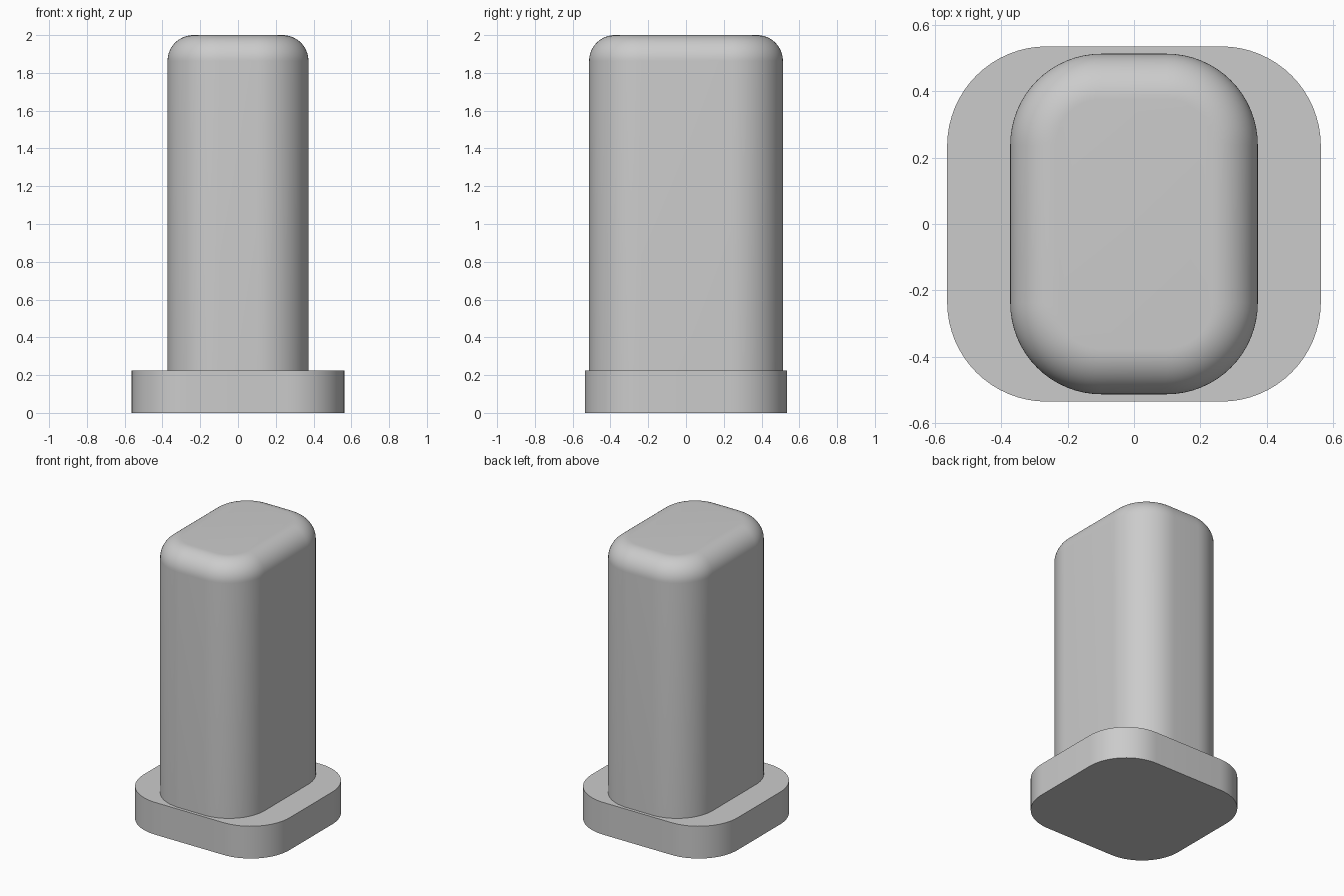
import bpy, bmesh
from math import sin, cos, pi

cube = bpy.data.objects.get("Cube")
if cube:
    bpy.data.objects.remove(cube, do_unlink=True)

COLOUR = (0.6, 0.6, 0.6, 1)
grey = bpy.data.materials.new("plain_grey")
grey.use_nodes = True
grey.diffuse_color = COLOUR
grey.node_tree.nodes["Principled BSDF"].inputs["Base Color"].default_value = COLOUR

SEGMENTS = 16


def rounded_outline(half_x, half_y, radius):
    """Anticlockwise outline of a rectangle with rounded corners."""
    points = []
    for quarter, (sx, sy) in enumerate([(1, 1), (-1, 1), (-1, -1), (1, -1)]):
        for i in range(SEGMENTS + 1):
            a = (quarter + i / SEGMENTS) * pi / 2
            points.append((sx * (half_x - radius) + radius * cos(a),
                           sy * (half_y - radius) + radius * sin(a)))
    return points


def rounded_block(name, half_x, half_y, radius, bottom, top, fillet=0):
    """Rounded block with an optional fillet around its top edge."""
    levels = [(0, bottom), (0, top - fillet)]
    if fillet:
        for i in range(1, SEGMENTS + 1):
            a = i / SEGMENTS * pi / 2
            levels.append((fillet * (1 - cos(a)), top - fillet * (1 - sin(a))))

    bm = bmesh.new()
    rings = [[bm.verts.new((x, y, z)) for x, y in
              rounded_outline(half_x - inset, half_y - inset, radius - inset)]
             for inset, z in levels]
    for low, high in zip(rings, rings[1:]):
        for i in range(len(low)):
            j = (i + 1) % len(low)
            bm.faces.new((low[i], low[j], high[j], high[i]))
    bm.faces.new(reversed(rings[0]))
    bm.faces.new(rings[-1])

    mesh = bpy.data.meshes.new(name)
    bm.to_mesh(mesh)
    bm.free()
    mesh.materials.append(grey)
    obj = bpy.data.objects.new(name, mesh)
    bpy.context.collection.objects.link(obj)
    bpy.ops.object.select_all(action='DESELECT')
    obj.select_set(True)
    bpy.context.view_layer.objects.active = obj
    bpy.ops.object.shade_smooth_by_angle(angle=pi / 6)
    return obj


# Wide foot plate with square edges
rounded_block("base_plate", 0.563, 0.535, 0.3, 0, 0.225)

# Tall post with a softened top edge, slightly sunk into the plate
rounded_block("post", 0.373, 0.513, 0.275, 0.2, 2, fillet=0.137)
